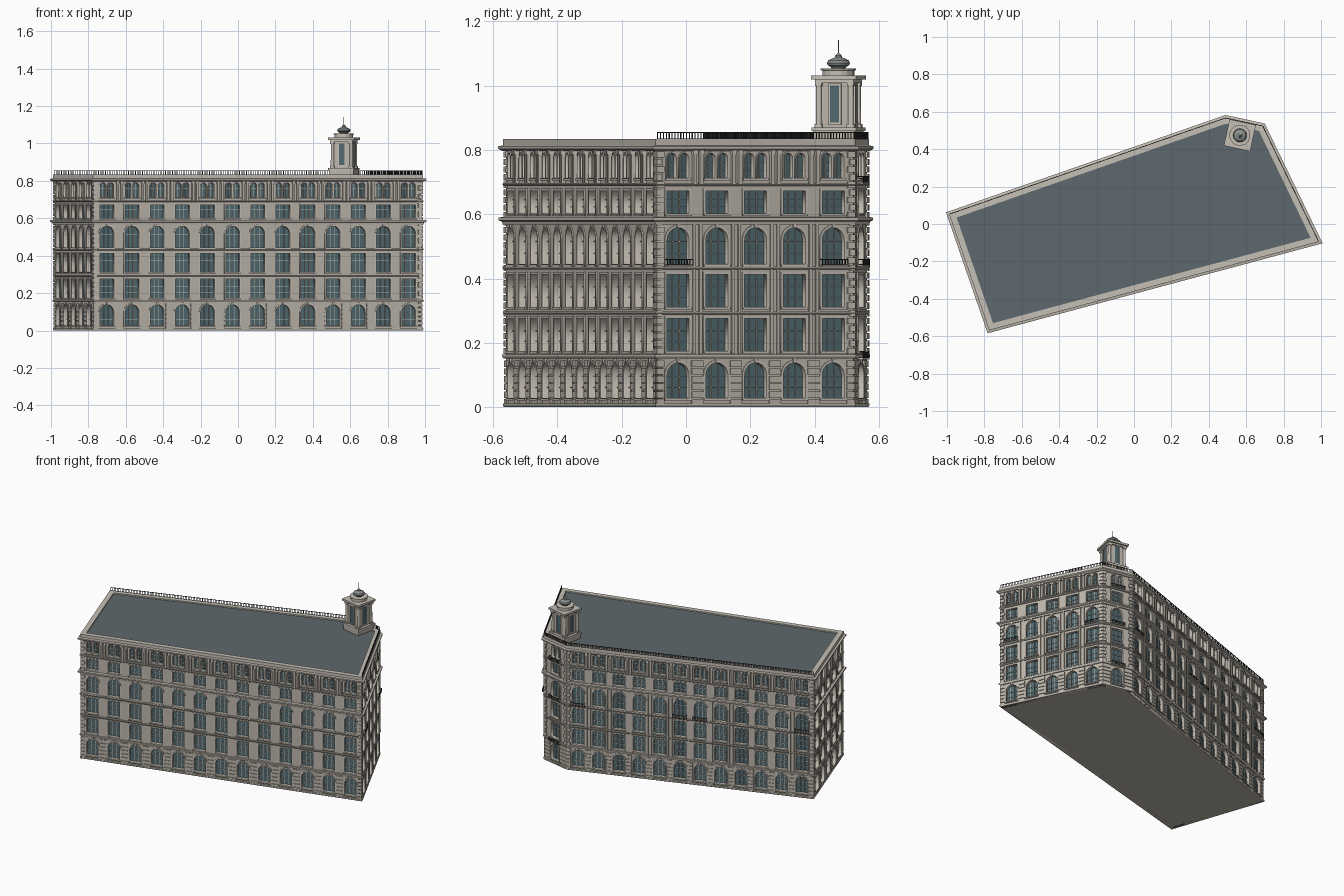
import bpy, bmesh, math
from mathutils import Vector, Matrix

if "Cube" in bpy.data.objects:
    bpy.data.objects.remove(bpy.data.objects["Cube"])

def mat(name, c):
    m = bpy.data.materials.new(name)
    m.diffuse_color = (*c, 1)
    m.use_nodes = True
    m.node_tree.nodes["Principled BSDF"].inputs["Base Color"].default_value = m.diffuse_color
    return m

STONE = mat("stone", (.50, .46, .40))
TRIM = mat("trim_stone", (.56, .52, .46))
GLASS = mat("glass", (.08, .14, .16))
ROOF = mat("roof_grey", (.11, .14, .155))
IRON = mat("iron", (.03, .03, .03))
COPPER = mat("dome_grey", (.26, .28, .27))

# Footprint, counter-clockwise: front, right, chamfer, back, left
FOOT = [Vector(p) for p in [(-.77, -.56), (.98, -.09), (.685, .52), (.49, .562), (-.98, .05)]]
BAYS = [13, 5, 1, 12, 5]
PARTS = {}

def part(name, material):
    if name not in PARTS:
        PARTS[name] = (bmesh.new(), material)
    return PARTS[name][0]

def box(bm, M, u0, u1, v0, v1, w0, w1):
    T = Matrix.Translation(((u0 + u1) / 2, (v0 + v1) / 2, (w0 + w1) / 2))
    S = Matrix.Diagonal((u1 - u0, v1 - v0, w1 - w0, 1))
    bmesh.ops.create_cube(bm, size=1, matrix=M @ T @ S)

def offset(d):
    out, n = [], len(FOOT)
    for i, p in enumerate(FOOT):
        a, b = (p - FOOT[i - 1]).normalized(), (FOOT[(i + 1) % n] - p).normalized()
        n1, n2 = Vector((a.y, -a.x)), Vector((b.y, -b.x))
        out.append(p + (n1 + n2) * d / (1 + n1.dot(n2)))
    return out

def band(bm, profile):
    """Sweep a closed (offset, z) profile around the footprint."""
    loops = [[bm.verts.new((p.x, p.y, z)) for p in offset(d)] for d, z in profile]
    n = len(FOOT)
    for k, lo in enumerate(loops):
        hi = loops[(k + 1) % len(loops)]
        for i in range(n):
            j = (i + 1) % n
            bm.faces.new((lo[i], lo[j], hi[j], hi[i]))

def prism(bm, d, z0, z1):
    lo, hi = ([bm.verts.new((p.x, p.y, z)) for p in offset(d)] for z in (z0, z1))
    bm.faces.new(lo[::-1])
    bm.faces.new(hi)
    for i in range(len(lo)):
        j = (i + 1) % len(lo)
        bm.faces.new((lo[i], lo[j], hi[j], hi[i]))

def opening(c, half, v0, v1, arched, grow=0):
    h = half + grow
    pts = [(c - h, v0 - grow), (c + h, v0 - grow)]
    if arched:
        s = v1 - half
        return pts + [(c + h * math.cos(math.pi * k / 10), s + h * math.sin(math.pi * k / 10)) for k in range(11)]
    return pts + [(c + h, v1 + grow), (c - h, v1 + grow)]

def plate(bm, M, outlines, w0, w1):
    """Flat plate with holes, from filled and extruded outlines."""
    cu = bpy.data.curves.new("tmp", 'CURVE')
    cu.dimensions, cu.fill_mode, cu.extrude = '2D', 'BOTH', (w1 - w0) / 2
    for pts in outlines:
        s = cu.splines.new('POLY')
        s.points.add(len(pts) - 1)
        for q, p in zip(s.points, pts):
            q.co = (p[0], p[1], 0, 1)
        s.use_cyclic_u = True
    ob = bpy.data.objects.new("tmp", cu)
    bpy.context.collection.objects.link(ob)
    dg = bpy.context.evaluated_depsgraph_get()
    me = bpy.data.meshes.new_from_object(ob.evaluated_get(dg))
    me.transform(M @ Matrix.Translation((0, 0, (w0 + w1) / 2)))
    bm.from_mesh(me)
    bpy.data.objects.remove(ob)
    bpy.data.meshes.remove(me)

def railing(M, u0, u1, v0, v1, w, name):
    bm = part(name, IRON)
    box(bm, M, u0, u1, v1 - .003, v1, w - .003, w)
    box(bm, M, u0, u1, v0, v0 + .002, w - .003, w)
    n = max(1, round((u1 - u0) / .01))
    for k in range(n + 1):
        u = u0 + (u1 - u0) * k / n
        box(bm, M, u - .0012, u + .0012, v0, v1, w - .003, w)

def balcony(M, c, v, depth=.02):
    box(part("balcony_slabs", TRIM), M, c - .045, c + .045, v - .004, v, 0, depth)
    railing(M, c - .044, c + .044, v, v + .02, depth, "balcony_rails")
    for s in (-.044, .044):
        box(part("balcony_rails", IRON), M, c + s - .001, c + s + .001, v + .017, v + .02, 0, depth)
        box(part("balcony_rails", IRON), M, c + s - .001, c + s + .001, v, v + .002, 0, depth)

# Storeys: sill, head, arched
FLOORS = [(.028, .138, True), (.175, .275, False), (.312, .412, False),
          (.445, .558, True), (.602, .672, False)]
EDGE = .071

for i, n in enumerate(BAYS):
    a, b = FOOT[i], FOOT[(i + 1) % len(FOOT)]
    L = (b - a).length
    d = (b - a) / L
    M = Matrix(((d.x, 0, d.y, a.x), (d.y, 0, -d.x, a.y), (0, 1, 0, 0), (0, 0, 0, 1)))
    step = (L - 2 * EDGE) / max(1, n - 1)
    cs = [EDGE + k * step for k in range(n)] if n > 1 else [L / 2]
    wins = [(c, .038, *f) for c in cs for f in FLOORS]
    wins += [(c + s, .0155, .712, .79, True) for c in cs for s in (-.0215, .0215)]
    # Wall with real openings, plus raised surrounds
    wall = [[(0, 0), (L, 0), (L, .82), (0, .82)]] + [opening(*w) for w in wins]
    plate(part("walls", STONE), M, wall, -.018, 0)
    rings = []
    for w in wins:
        rings += [opening(*w, grow=.008 if w[1] > .03 else .004), opening(*w)]
    plate(part("window_surrounds", TRIM), M, rings, -.001, .004)
    mull, trim, stone = part("window_bars", TRIM), part("sills_keystones", TRIM), part("pilasters", STONE)
    # Window bars, sills, keystones
    for c, h, v0, v1, arch in wins:
        for s in ((-.33, .33) if h > .03 else (0,)):
            box(mull, M, c + s * h - .0011, c + s * h + .0011, v0, v1 - (.003 if arch else 0), -.016, -.012)
        for t in (.3, .62):
            v = v0 + (v1 - v0) * t
            box(mull, M, c - h, c + h, v - .001, v + .001, -.016, -.012)
        box(trim, M, c - h - .007, c + h + .007, v0 - .008, v0 - .001, 0, .008)
        if arch:
            box(trim, M, c - h * .13, c + h * .13, v1 - .001, v1 + .013, 0, .008)
    # Pilasters between bays
    mids = [(p + q) / 2 for p, q in zip(cs, cs[1:])]
    for m in mids:
        for s in (-.011, .011):
            box(stone, M, m + s - .006, m + s + .006, .695, .80, 0, .012)
            box(trim, M, m + s - .008, m + s + .008, .785, .80, 0, .016)
            if i in (1, 3):
                box(stone, M, m + s - .005, m + s + .005, .165, .575, 0, .006)
    # Rusticated ground-floor courses between the arches
    cuts = [-.003] + [x for c in cs for x in (c - .047, c + .047)] + [L + .003]
    for u0, u1 in zip(cuts[::2], cuts[1::2]):
        for k in range(6):
            box(part("ground_courses", STONE), M, u0, u1, .005 + k * .024, .025 + k * .024, 0, .005)
    # Corner quoins
    for k in range(27):
        v, ln = .165 + k * .0235, (.022, .014)[k % 2]
        box(part("quoins", TRIM), M, -.004, ln, v, v + .019, 0, .007)
        box(part("quoins", TRIM), M, L - ln, L + .004, v, v + .019, 0, .007)
    # Roof railing on the street sides, and balconies
    if i in (1, 2, 3):
        railing(M, 0, L, .833, .855, .006, "roof_railing")
    for k in {1: (0, 4), 3: (0, 5, 6, 11)}.get(i, ()):
        balcony(M, cs[k], .441)
    if i == 2:
        for v in (.153, .441, .698):
            balcony(M, cs[0], v)

# Glazed core, floor slab, roof
prism(part("glazing_core", GLASS), -.0165, .004, .80)
prism(part("floor_slab", STONE), 0, 0, .006)
prism(part("roof_deck", ROOF), -.015, .80, .826)

# String courses and cornices
bands = part("cornices", TRIM)
for z, h, w in [(0, .012, .008), (.152, .012, .010), (.288, .009, .008), (.428, .010, .009), (.688, .008, .009)]:
    band(bands, [(-.01, z), (w * .6, z), (w, z + h * .5), (w, z + h), (-.01, z + h)])
band(bands, [(-.01, .568), (.008, .568), (.010, .577), (.019, .581), (.019, .590), (-.01, .592)])
band(bands, [(-.015, .797), (.010, .797), (.020, .803), (.020, .811), (.007, .814), (.007, .834), (-.025, .834), (-.025, .81)])

# Tower, turned to the chamfered corner
T = Matrix.Translation((.566, .474, 0)) @ Matrix.Rotation(math.radians(-12.2), 4, 'Z')
tw = part("tower_body", STONE)
tt = part("tower_trim", TRIM)
def block(bm, h, z0, z1):
    box(bm, T, -h, h, -h, h, z0, z1)
block(tw, .066, .82, .862)
block(tt, .071, .858, .870)
block(tw, .053, .868, 1.015)
block(tt, .062, 1.008, 1.018)
block(tt, .072, 1.018, 1.031)
for k in range(4):
    R = T @ Matrix.Rotation(k * math.pi / 2, 4, 'Z')
    box(part("tower_windows", GLASS), R, -.015, .015, -.0545, -.05, .885, 1.0)
    for s in (-1, 1):
        box(tt, R, s * .018 - .003, s * .018 + .003, -.058, -.05, .88, 1.005)
    box(tt, R, -.021, .021, -.058, -.05, 1.0, 1.006)
    box(tt, R, -.021, .021, -.059, -.05, .878, .885)
    bmesh.ops.create_cone(tt, cap_ends=True, segments=12, radius1=.010, radius2=.009, depth=.14,
                          matrix=R @ Matrix.Translation((.051, -.051, .94)))
    box(tt, R, .039, .063, -.063, -.039, .868, .880)
    box(tt, R, .040, .062, -.062, -.040, .998, 1.010)

def lathe(bm, profile, seg):
    vs = [bm.verts.new(T @ Vector((r, 0, z))) for r, z in profile]
    es = [bm.edges.new(p) for p in zip(vs, vs[1:])]
    bmesh.ops.spin(bm, geom=vs + es, cent=T.translation, axis=(0, 0, 1), angle=2 * math.pi, steps=seg, use_merge=True)
    bmesh.ops.remove_doubles(bm, verts=bm.verts, dist=1e-5)

# Drum, onion dome, spire
lathe(part("tower_drum", TRIM), [(0, 1.03), (.050, 1.03), (.050, 1.047), (.056, 1.048), (.056, 1.053), (0, 1.054)], 16)
lathe(part("tower_dome", COPPER), [(0, 1.053), (.022, 1.053), (.024, 1.058), (.033, 1.063), (.036, 1.070), (.032, 1.078),
      (.020, 1.084), (.011, 1.088), (.010, 1.094), (.005, 1.099), (.0018, 1.102), (.001, 1.141), (0, 1.142)], 24)

# Emit objects
for name, (bm, m) in PARTS.items():
    bmesh.ops.recalc_face_normals(bm, faces=bm.faces)
    me = bpy.data.meshes.new(name)
    bm.to_mesh(me)
    bm.free()
    me.materials.append(m)
    ob = bpy.data.objects.new(name, me)
    bpy.context.collection.objects.link(ob)
    if name == "tower_dome":
        bpy.context.view_layer.objects.active = ob
        ob.select_set(True)
        bpy.ops.object.shade_smooth_by_angle()
